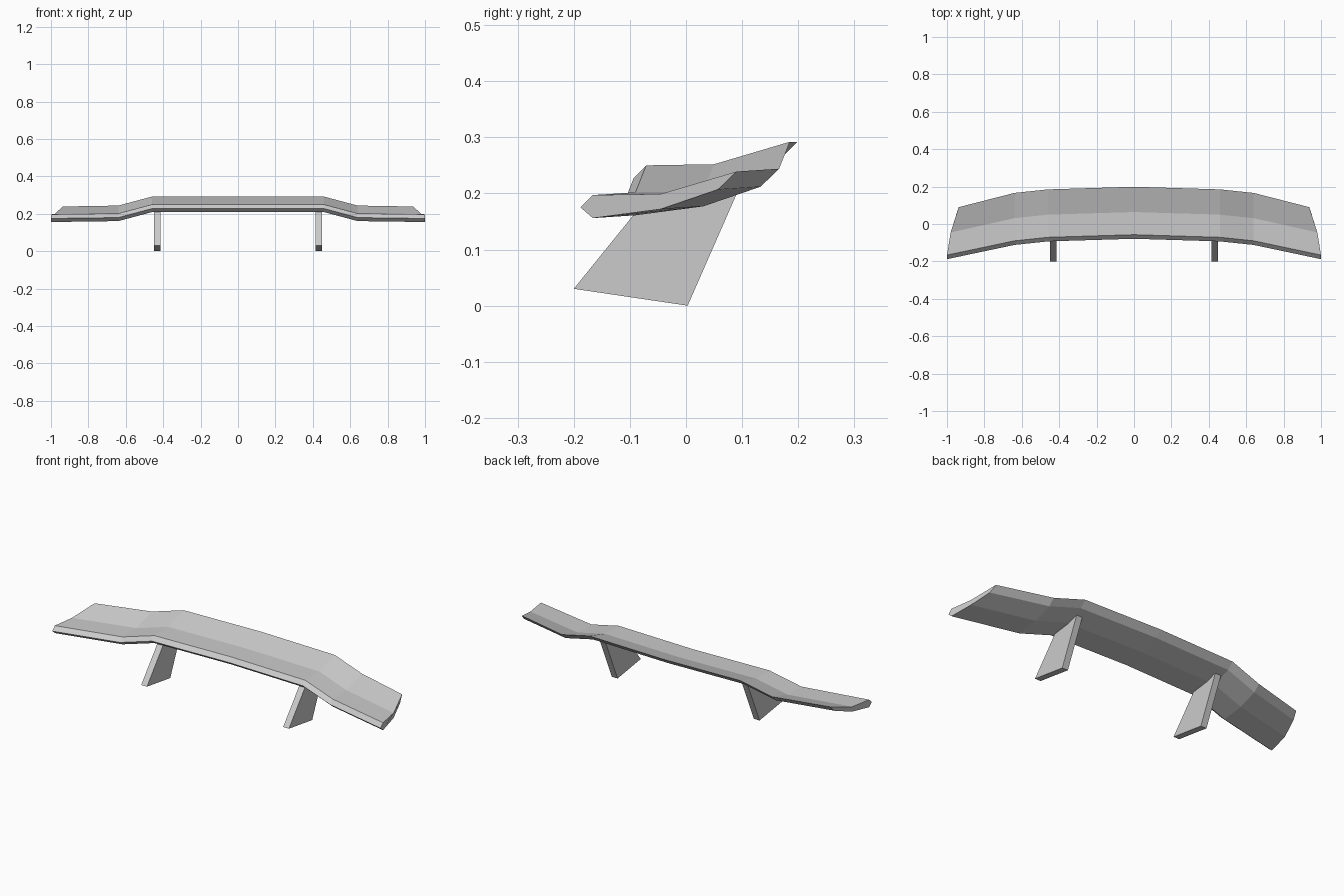
import bpy
import bmesh

cube = bpy.data.objects.get("Cube")
if cube:
    bpy.data.objects.remove(cube, do_unlink=True)

# Single painted grey
grey = bpy.data.materials.new("light grey paint")
grey.use_nodes = True
colour = (0.6, 0.6, 0.6, 1)
grey.diffuse_color = colour
grey.node_tree.nodes["Principled BSDF"].inputs["Base Color"].default_value = colour


def loft(name, rings):
    """Skin a row of matching closed rings and cap both ends."""
    bm = bmesh.new()
    loops = [[bm.verts.new(p) for p in ring] for ring in rings]
    n = len(loops[0])
    for a, b in zip(loops, loops[1:]):
        for i in range(n):
            j = (i + 1) % n
            bm.faces.new((a[i], a[j], b[j], b[i]))
    bm.faces.new(loops[0])
    bm.faces.new(loops[-1])
    bmesh.ops.recalc_face_normals(bm, faces=bm.faces)
    mesh = bpy.data.meshes.new(name)
    bm.to_mesh(mesh)
    bm.free()
    mesh.materials.append(grey)
    obj = bpy.data.objects.new(name, mesh)
    bpy.context.collection.objects.link(obj)
    return obj


# Wing section measured from its nose: (back, up, inset at the raked tip)
section = [
    (0, 0, 0),              # nose
    (0.022, 0.022, 0),      # upper front
    (0.143, 0.024, 0.02),   # upper crease
    (0.278, 0.064, 0.063),  # trailing edge
    (0.245, 0.032, 0.052),  # lower rear
    (0.143, -0.003, 0.02),  # lower crease
    (0.022, -0.019, 0),     # lower front
]

# Nose position along the half span: (x, y, z, tip rake)
half = [(0, -0.079, 0.228, 0), (0.46, -0.093, 0.228, 0),
        (0.64, -0.112, 0.18, 0), (1, -0.188, 0.175, 1)]
stations = [(-x, y, z, -r) for x, y, z, r in reversed(half[1:])] + half

loft("wing_blade", [[(x - rake * inset, y + back, z + up)
                     for back, up, inset in section]
                    for x, y, z, rake in stations])

# Swept support struts
strut_outline = [(-0.2, 0.03), (0.003, 0), (0.11, 0.244), (0.05, 0.23), (-0.052, 0.213)]
for side, label in ((1, "left"), (-1, "right")):
    loft(label + "_strut", [[(side * x, y, z) for y, z in strut_outline]
                            for x in (0.415, 0.45)])
